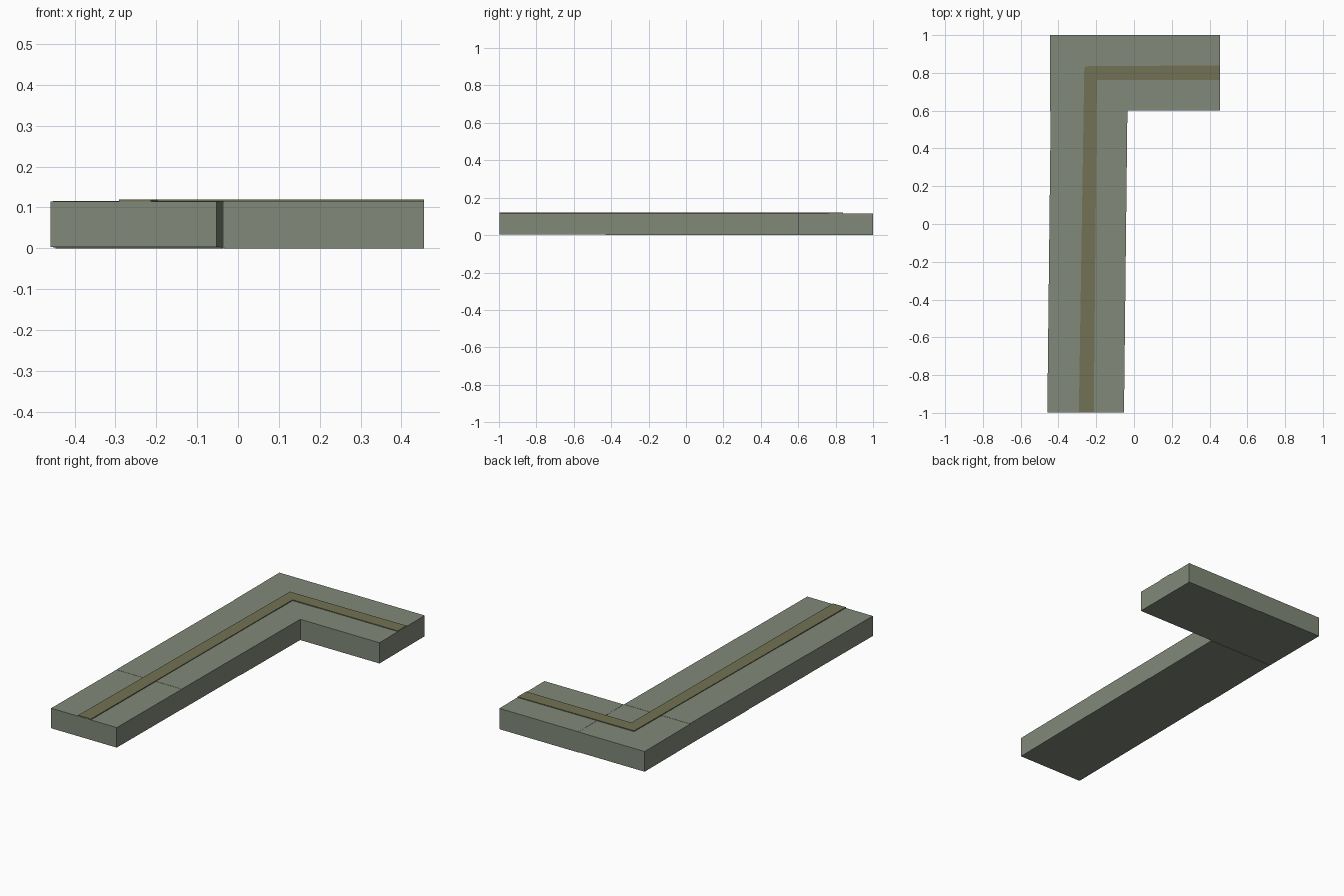
import bpy, bmesh

if "Cube" in bpy.data.objects:
    bpy.data.objects.remove(bpy.data.objects["Cube"])


def material(name, color):
    m = bpy.data.materials.new(name)
    m.diffuse_color = color
    m.use_nodes = True
    m.node_tree.nodes["Principled BSDF"].inputs["Base Color"].default_value = m.diffuse_color
    return m


stone = material("grey_green_stone", (0.22, 0.25, 0.19, 1))
inlay = material("olive_inlay", (0.17, 0.17, 0.09, 1))


def slab(name, outline, z0, z1, mat):
    """Extrude a flat outline (counter-clockwise) from z0 to z1."""
    bm = bmesh.new()
    face = bm.faces.new([bm.verts.new((x, y, z0)) for x, y in outline])
    top = bmesh.ops.extrude_face_region(bm, geom=[face])["geom"]
    verts = [v for v in top if isinstance(v, bmesh.types.BMVert)]
    bmesh.ops.translate(bm, verts=verts, vec=(0, 0, z1 - z0))
    bmesh.ops.recalc_face_normals(bm, faces=bm.faces)
    me = bpy.data.meshes.new(name)
    bm.to_mesh(me)
    bm.free()
    me.materials.append(mat)
    ob = bpy.data.objects.new(name, me)
    bpy.context.collection.objects.link(ob)


def left_edge(y):
    # the long arm leans very slightly to the right
    return -0.459 + 0.018 * (y + 1) / 1.6


# Long arm: three slabs laid end to end, with tiny height steps
cuts = [-0.997, -0.43, 0.08, 0.597]
heights = [(0.003, 0.115), (0.002, 0.116), (0.0, 0.116)]
for i, (z0, z1) in enumerate(heights):
    a, b = cuts[i], cuts[i + 1]
    slab(f"long_arm_slab_{i + 1}",
         [(left_edge(a), a), (left_edge(a) + 0.406, a),
          (left_edge(b) + 0.406, b), (left_edge(b), b)], z0, z1, stone)

# Corner slab and short arm slab
slab("corner_slab", [(-0.444, 0.597), (-0.034, 0.597), (-0.034, 1), (-0.444, 1)],
     0.002, 0.115, stone)
slab("short_arm_slab", [(-0.034, 0.6), (0.456, 0.6), (0.456, 1), (-0.034, 1)],
     0.0, 0.116, stone)

# Raised centre strip following the bend
slab("centre_strip",
     [(-0.292, -0.996), (-0.213, -0.996), (-0.196, 0.763), (0.455, 0.763),
      (0.455, 0.84), (-0.263, 0.835)], 0.112, 0.12, inlay)
